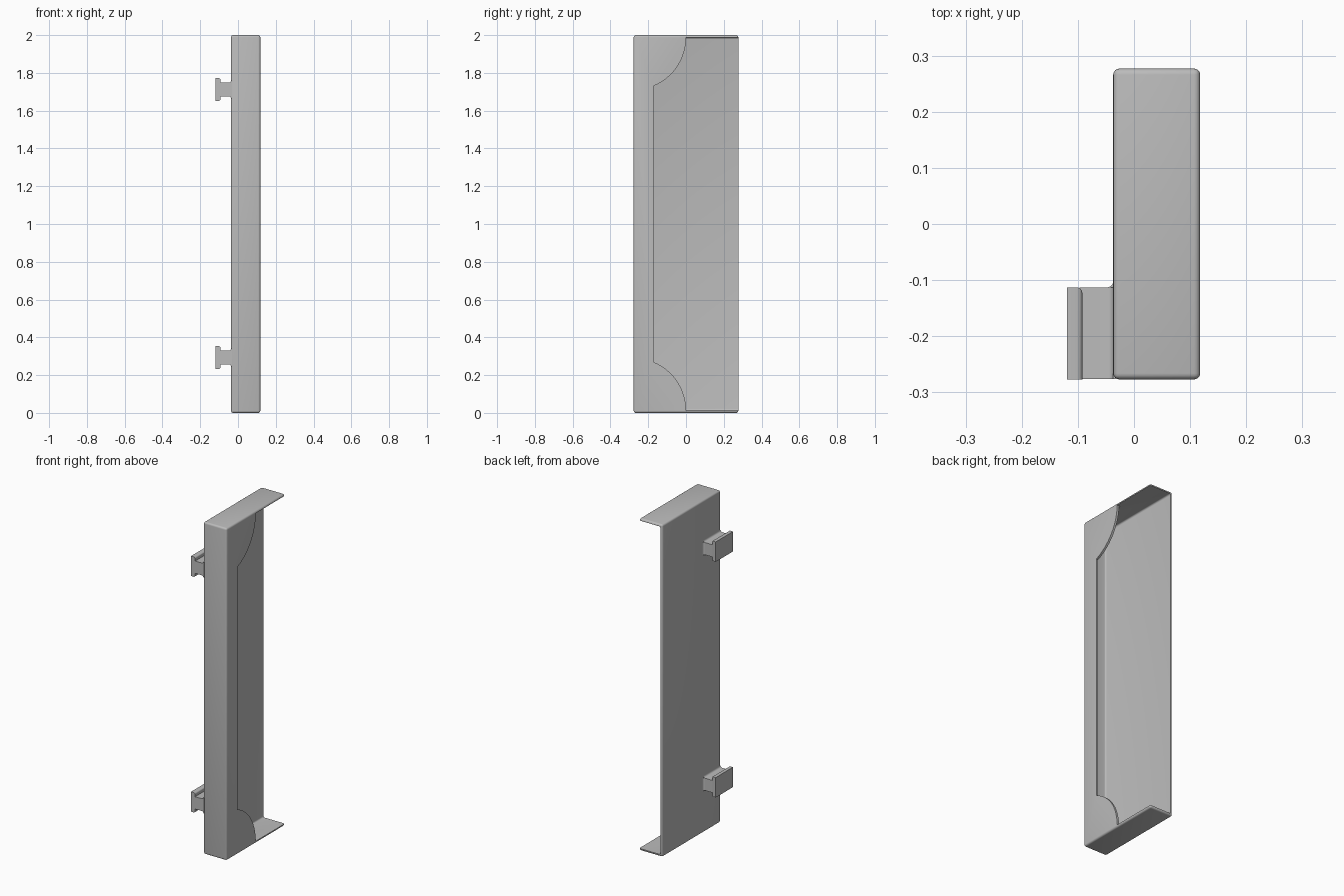
import bpy, bmesh, math

if "Cube" in bpy.data.objects:
    bpy.data.objects.remove(bpy.data.objects["Cube"])

grey = bpy.data.materials.new("light grey")
grey.use_nodes = True
colour = (0.5, 0.5, 0.5, 1)
grey.diffuse_color = colour
grey.node_tree.nodes["Principled BSDF"].inputs["Base Color"].default_value = colour

LEFT, RIGHT, FRONT, BACK, TOP = -0.037, 0.118, -0.277, 0.277, 2.0
WALL = 0.013


def finish(name, bm):
    bmesh.ops.recalc_face_normals(bm, faces=bm.faces)
    mesh = bpy.data.meshes.new(name)
    bm.to_mesh(mesh)
    bm.free()
    mesh.materials.append(grey)
    ob = bpy.data.objects.new(name, mesh)
    bpy.context.collection.objects.link(ob)
    return ob


def rounded_box(name, lo, hi, radius, keep_sharp=lambda mid: False):
    bm = bmesh.new()
    bmesh.ops.create_cube(bm, size=1)
    for v in bm.verts:
        v.co = [lo[i] if v.co[i] < 0 else hi[i] for i in range(3)]
    edges = [e for e in bm.edges
             if not keep_sharp((e.verts[0].co + e.verts[1].co) / 2)]
    bmesh.ops.bevel(bm, geom=edges, offset=radius, segments=4,
                    profile=0.5, affect='EDGES')
    return finish(name, bm)


def prism(name, points, axis, start, end):
    """Extrude a flat outline along the x or y axis."""
    bm = bmesh.new()
    place = (lambda a, b: (start, a, b)) if axis == 'X' else (lambda a, b: (a, start, b))
    face = bm.faces.new([bm.verts.new(place(a, b)) for a, b in points])
    new = bmesh.ops.extrude_face_region(bm, geom=[face])["geom"]
    move = (end - start, 0, 0) if axis == 'X' else (0, end - start, 0)
    bmesh.ops.translate(bm, vec=move,
                        verts=[g for g in new if isinstance(g, bmesh.types.BMVert)])
    return finish(name, bm)


def activate(ob):
    bpy.ops.object.select_all(action='DESELECT')
    ob.select_set(True)
    bpy.context.view_layer.objects.active = ob


def cut(target, cutter):
    mod = target.modifiers.new("cut", 'BOOLEAN')
    mod.operation, mod.solver, mod.object = 'DIFFERENCE', 'EXACT', cutter
    activate(target)
    bpy.ops.object.modifier_apply(modifier=mod.name)
    bpy.data.objects.remove(cutter)


def smooth(ob):
    activate(ob)
    bpy.ops.object.shade_smooth_by_angle(angle=math.radians(35))


def arc(a, b, r, start, end, steps):
    return [(a + r * math.cos(math.radians(start + (end - start) * i / steps)),
             b + r * math.sin(math.radians(start + (end - start) * i / steps)))
            for i in range(steps + 1)]


# Thin-walled housing, open at the back
housing = rounded_box("housing", (LEFT, FRONT, 0), (RIGHT, BACK, TOP), 0.011)
cut(housing, rounded_box("cavity_cutter", (LEFT + WALL, FRONT + WALL, WALL),
                         (RIGHT - WALL, BACK + 0.2, TOP - WALL), 0.009))

# Right wall opening with a concave quarter round at each end
outline = arc(FRONT, WALL, 0.277, 0, 68, 20)
outline += [(y, TOP - z) for y, z in reversed(outline)]
outline += [(BACK + 0.1, TOP - WALL), (BACK + 0.1, WALL)]
cut(housing, prism("opening_cutter", outline, 'X', RIGHT - WALL - 0.012, RIGHT + 0.05))
smooth(housing)

# T-shaped hooks on the left wall
HOOK_BACK, CAP_IN, CAP_OUT = -0.113, -0.092, -0.119
for label, z in (("lower", 0.293), ("upper", 1.712)):
    cap = rounded_box(label + "_hook_cap", (CAP_OUT, FRONT, z - 0.06),
                      (CAP_IN, HOOK_BACK, z + 0.06), 0.01,
                      lambda mid: mid.x < CAP_IN - 0.005 or mid.y < FRONT + 0.005)
    smooth(cap)
    # Neck profile flares into the wall
    upper = [(CAP_IN - 0.005, 0.037)] + arc(LEFT - 0.011, 0.048, 0.011, -90, 0, 5)
    upper += [(LEFT + 0.005, 0.048)]
    points = upper + [(x, -h) for x, h in reversed(upper)]
    neck = prism(label + "_hook_neck", [(x, z + h) for x, h in points],
                 'Y', FRONT + 0.0005, HOOK_BACK)
    smooth(neck)
    # Fillet between the neck's back side and the wall
    bm = bmesh.new()
    curve = arc(LEFT - 0.011, HOOK_BACK + 0.011, 0.011, -90, 0, 5)
    curve += [(LEFT + 0.005, HOOK_BACK + 0.011), (LEFT + 0.005, HOOK_BACK - 0.002),
              (LEFT - 0.011, HOOK_BACK - 0.002)]
    face = bm.faces.new([bm.verts.new((x, y, z - 0.037)) for x, y in curve])
    new = bmesh.ops.extrude_face_region(bm, geom=[face])["geom"]
    bmesh.ops.translate(bm, vec=(0, 0, 0.074),
                        verts=[g for g in new if isinstance(g, bmesh.types.BMVert)])
    smooth(finish(label + "_hook_fillet", bm))
